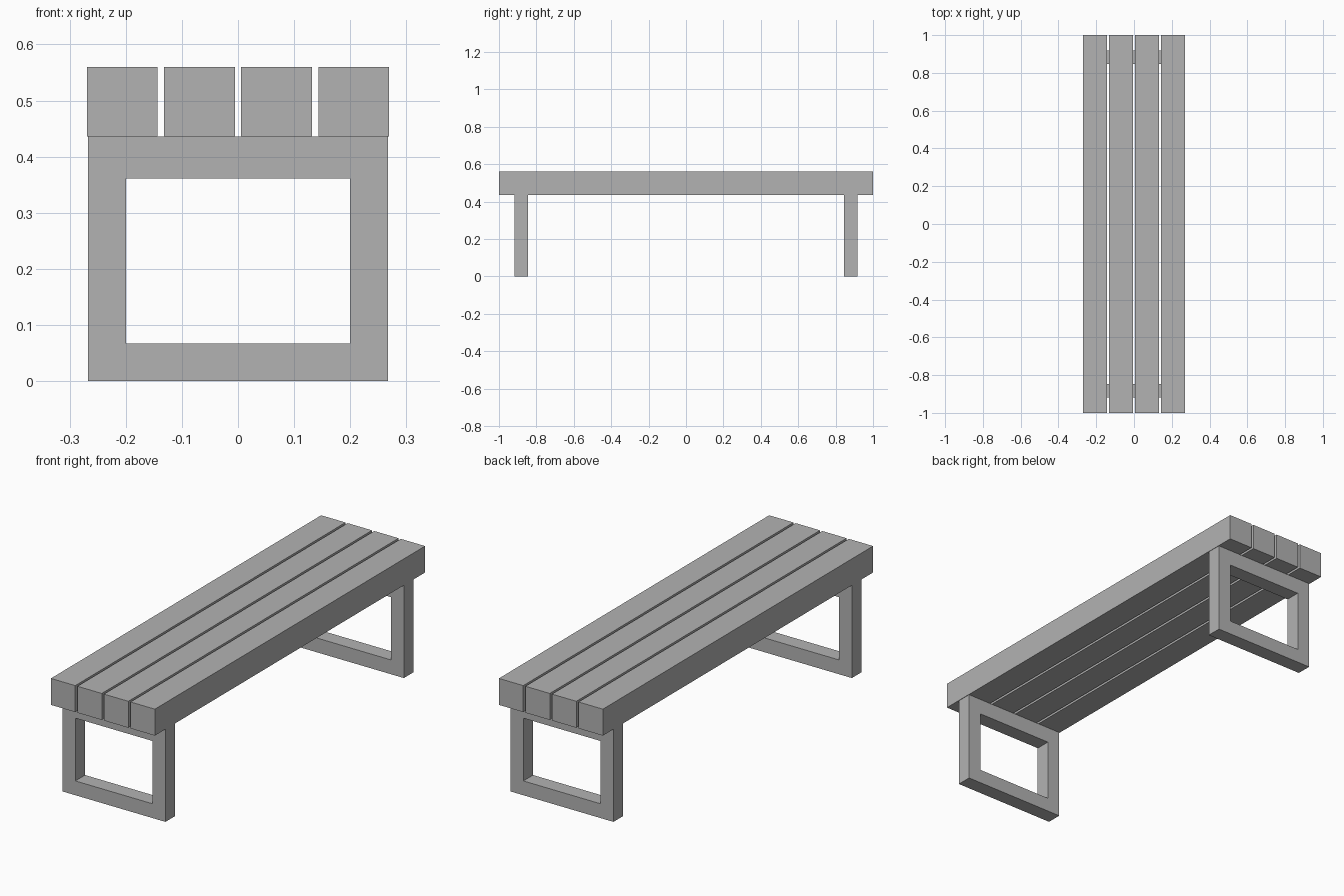
import bpy
import bmesh

if "Cube" in bpy.data.objects:
    bpy.data.objects.remove(bpy.data.objects["Cube"], do_unlink=True)

# Single plain grey finish
GREY = (0.45, 0.45, 0.45, 1.0)
grey = bpy.data.materials.new("plain_grey")
grey.use_nodes = True
grey.diffuse_color = GREY
grey.node_tree.nodes["Principled BSDF"].inputs["Base Color"].default_value = GREY

LENGTH = 2.0
SLAT_WIDTH, SLAT_PITCH = 0.126, 0.1375
SLAT_BOTTOM, SLAT_TOP = 0.436, 0.56
HALF_WIDTH, HOLE_HALF = 0.267, 0.2
HOLE_BOTTOM, HOLE_TOP = 0.067, 0.361
FRAME_Y, FRAME_DEPTH = 0.882, 0.072


def finish(name, bm):
    bmesh.ops.recalc_face_normals(bm, faces=bm.faces)
    mesh = bpy.data.meshes.new(name)
    bm.to_mesh(mesh)
    bm.free()
    mesh.materials.append(grey)
    obj = bpy.data.objects.new(name, mesh)
    bpy.context.collection.objects.link(obj)
    return obj


def slat(name, x):
    bm = bmesh.new()
    bmesh.ops.create_cube(bm, size=1)
    bmesh.ops.scale(bm, vec=(SLAT_WIDTH, LENGTH, SLAT_TOP - SLAT_BOTTOM), verts=bm.verts)
    bmesh.ops.translate(bm, vec=(x, 0, (SLAT_TOP + SLAT_BOTTOM) / 2), verts=bm.verts)
    return finish(name, bm)


def leg_frame(name, y):
    """Closed rectangular loop, extruded along y."""
    bm = bmesh.new()

    def ring(half, low, high):
        corners = [(-half, low), (half, low), (half, high), (-half, high)]
        return [bm.verts.new((x, y - FRAME_DEPTH / 2, z)) for x, z in corners]

    outer = ring(HALF_WIDTH, 0, SLAT_BOTTOM)
    inner = ring(HOLE_HALF, HOLE_BOTTOM, HOLE_TOP)
    faces = []
    for i in range(4):
        j = (i + 1) % 4
        faces.append(bm.faces.new((outer[i], outer[j], inner[j], inner[i])))
    back = bmesh.ops.extrude_face_region(bm, geom=faces, use_keep_orig=True)
    moved = [v for v in back["geom"] if isinstance(v, bmesh.types.BMVert)]
    bmesh.ops.translate(bm, vec=(0, FRAME_DEPTH, 0), verts=moved)
    return finish(name, bm)


# Seat slats, evenly spaced across the width
for n in range(4):
    slat(f"seat_slat_{n + 1}", (n - 1.5) * SLAT_PITCH)

# Leg frames near both ends
leg_frame("front_leg_frame", -FRAME_Y)
leg_frame("back_leg_frame", FRAME_Y)
